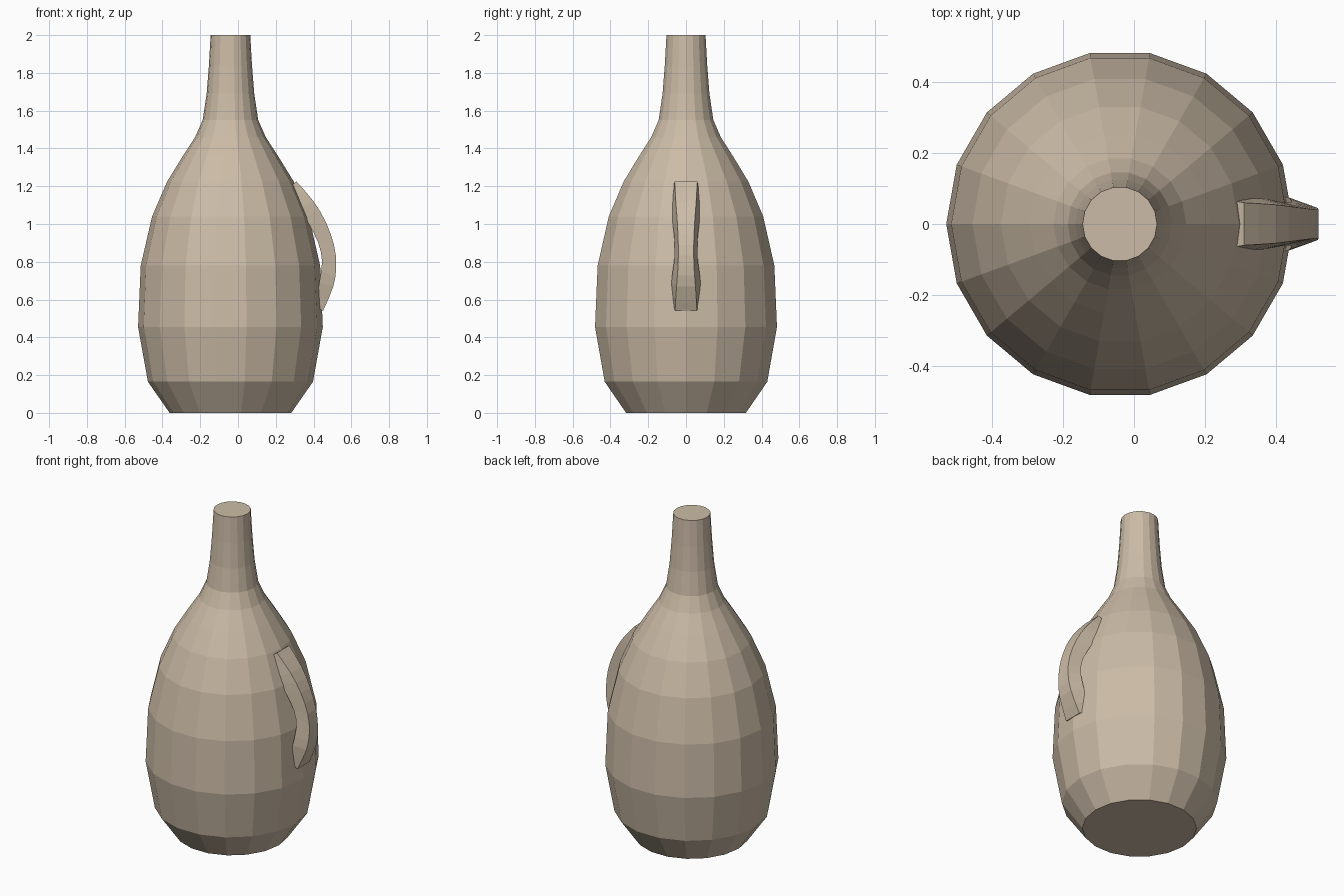
import bpy, bmesh, math

if "Cube" in bpy.data.objects:
    bpy.data.objects.remove(bpy.data.objects["Cube"])

clay = bpy.data.materials.new("tan clay")
clay.diffuse_color = (0.60, 0.50, 0.385, 1)
clay.use_nodes = True
clay.node_tree.nodes["Principled BSDF"].inputs["Base Color"].default_value = clay.diffuse_color


def loft(name, rings):
    """Skin closed rings of points and cap both ends."""
    bm = bmesh.new()
    loops = [[bm.verts.new(p) for p in ring] for ring in rings]
    n = len(loops[0])
    for a, b in zip(loops, loops[1:]):
        for i in range(n):
            j = (i + 1) % n
            bm.faces.new((a[i], a[j], b[j], b[i]))
    bm.faces.new(loops[0][::-1])
    bm.faces.new(loops[-1])
    bmesh.ops.recalc_face_normals(bm, faces=bm.faces)
    mesh = bpy.data.meshes.new(name)
    bm.to_mesh(mesh)
    bm.free()
    mesh.materials.append(clay)
    obj = bpy.data.objects.new(name, mesh)
    bpy.context.collection.objects.link(obj)
    return obj


def resample(rows, steps):
    """Smooth curve through rows of numbers."""
    out = []
    for k in range(len(rows) - 1):
        p = [rows[max(0, min(len(rows) - 1, k + d))] for d in (-1, 0, 1, 2)]
        for s in range(steps):
            t = s / steps
            out.append([0.5 * (2 * b + (c - a) * t + (2*a - 5*b + 4*c - d) * t**2
                               + (3*b - a - 3*c + d) * t**3) for a, b, c, d in zip(*p)])
    return out + [rows[-1]]


# Bottle body: faceted turned profile of (radius, height)
SIDES, CX = 18, -0.04
profile = [(0.322, 0), (0.437, 0.165), (0.489, 0.455), (0.475, 0.78),
           (0.415, 1.04), (0.335, 1.225), (0.255, 1.355), (0.187, 1.46),
           (0.147, 1.55), (0.126, 1.69), (0.114, 1.84), (0.105, 2.0)]
angles = [2 * math.pi * i / SIDES for i in range(SIDES)]
loft("bottle_body", [[(CX + r * math.cos(a), r * math.sin(a), z) for a in angles]
                     for r, z in profile])

# Handle: outer x, z, half width, then inner x, z, half width
stations = [(0.31, 1.225, 0.060, 0.275, 1.20, 0.066),
            (0.40, 1.12, 0.054, 0.325, 1.09, 0.076),
            (0.465, 1.01, 0.046, 0.375, 1.00, 0.070),
            (0.508, 0.89, 0.041, 0.425, 0.90, 0.060),
            (0.520, 0.78, 0.042, 0.445, 0.80, 0.063),
            (0.505, 0.67, 0.050, 0.430, 0.69, 0.077),
            (0.450, 0.54, 0.058, 0.415, 0.56, 0.065)]
loft("handle", [[(xo, -wo, zo), (xo, wo, zo), (xi, wi, zi), (xi, -wi, zi)]
                for xo, zo, wo, xi, zi, wi in resample(stations, 2)])
